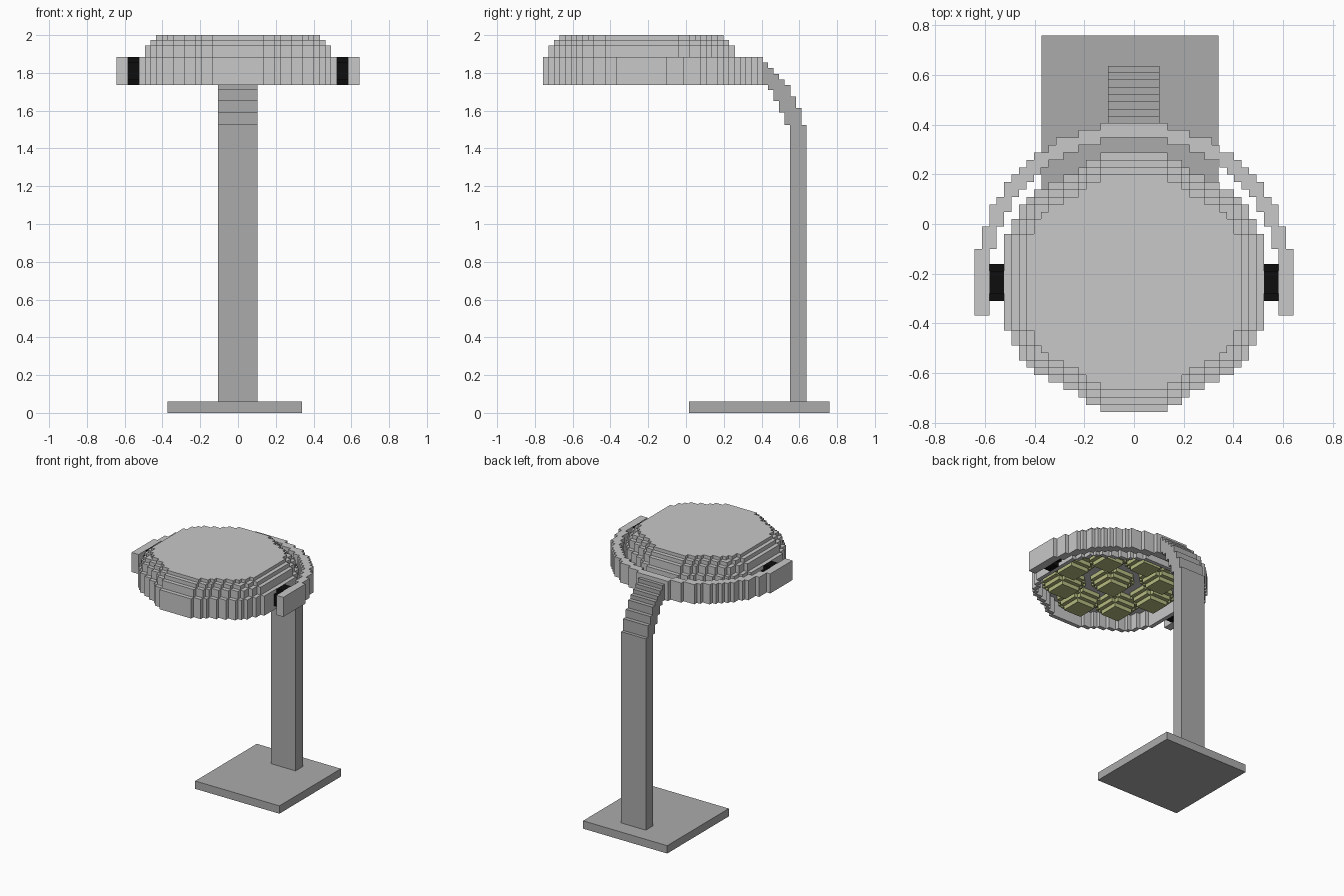
import bpy, bmesh, math

if "Cube" in bpy.data.objects:
    bpy.data.objects.remove(bpy.data.objects["Cube"])

C = 0.0299          # step size of the stair-stepped style
YC = -0.235         # centre of the lamp head in y


def material(name, r, g, b):
    m = bpy.data.materials.new(name)
    m.diffuse_color = (r, g, b, 1)
    m.use_nodes = True
    m.node_tree.nodes["Principled BSDF"].inputs["Base Color"].default_value = m.diffuse_color
    return m


LIGHT = material("light grey", 0.58, 0.58, 0.58)
GREY = material("mid grey", 0.41, 0.41, 0.41)
BLACK = material("black", 0.004, 0.004, 0.004)
LENS = material("pale lens yellow", 0.47, 0.50, 0.22)


def finish(bm, name, mat):
    me = bpy.data.meshes.new(name)
    bm.to_mesh(me)
    bm.free()
    me.materials.append(mat)
    ob = bpy.data.objects.new(name, me)
    bpy.context.collection.objects.link(ob)
    return ob


def add_box(bm, x0, x1, y0, y1, z0, z1):
    res = bmesh.ops.create_cube(bm, size=1)
    for v in res["verts"]:
        v.co = ((x0 + x1) / 2 + v.co.x * (x1 - x0),
                (y0 + y1) / 2 + v.co.y * (y1 - y0),
                (z0 + z1) / 2 + v.co.z * (z1 - z0))


def add_prism(bm, cells, z0, z1):
    """Extrude a set of grid cells into one closed stair-edged slab."""
    verts = {}

    def vert(i, j):
        if (i, j) not in verts:
            verts[i, j] = bm.verts.new(((i - .5) * C, YC + (j - .5) * C, z0))
        return verts[i, j]

    faces = [bm.faces.new([vert(i, j), vert(i, j + 1), vert(i + 1, j + 1), vert(i + 1, j)])
             for i, j in sorted(cells)]
    ext = bmesh.ops.extrude_face_region(bm, geom=faces, use_keep_orig=True)
    new = [g for g in ext["geom"] if isinstance(g, bmesh.types.BMVert)]
    bmesh.ops.translate(bm, verts=new, vec=(0, 0, z1 - z0))
    bmesh.ops.recalc_face_normals(bm, faces=bm.faces[:])


def erode(cells):
    return {(i, j) for i, j in cells
            if {(i + 1, j), (i - 1, j), (i, j + 1), (i, j - 1)} <= cells}


def disc(r2, ci=0, cj=0):
    return {(i + ci, j + cj) for i in range(-22, 23) for j in range(-22, 23)
            if i * i + j * j <= r2}


# base plate and post
bm = bmesh.new()
add_box(bm, -0.373, 0.34, 0.015, 0.76, 0, 0.06)
finish(bm, "base_plate", GREY)
bm = bmesh.new()
add_box(bm, -0.105, 0.103, 0.55, 0.637, 0.06, 1.525)
finish(bm, "post", GREY)

# stepped neck bending forward to the yoke
bm = bmesh.new()
steps = [(1.735, 1.855), (1.71, 1.825), (1.65, 1.795), (1.59, 1.765),
         (1.525, 1.735), (1.525, 1.675), (1.525, 1.615)]
for n, (lo, hi) in enumerate(steps):
    y = 0.403 + n * C
    add_box(bm, -0.105, 0.103, y, y + C, lo, hi)
finish(bm, "neck", GREY)

# yoke: half ring plus two straight ends
Z0, Z1 = 1.735, 1.885
yoke = {(i, j) for i, j in disc(462) if j > 4 and i * i + j * j > 385}
yoke |= {(s * i, j) for s in (1, -1) for i in (20, 21) for j in range(-4, 5)}
bm = bmesh.new()
add_prism(bm, yoke, Z0, Z1)
finish(bm, "yoke", LIGHT)

# round hinges between yoke and head
for s, side in ((1, "right"), (-1, "left")):
    bm = bmesh.new()
    for k, half in enumerate((1.5, 2.5, 2.5, 2.5, 1.5)):
        xs = sorted((s * 17.5 * C, s * 19.5 * C))
        add_box(bm, xs[0], xs[1], YC - half * C, YC + half * C,
                Z0 + k * 0.03, Z0 + (k + 1) * 0.03)
    finish(bm, "hinge_" + side, BLACK)

# head: open rim with stepped tiers on top, from row half-widths
widths = [17] * 7 + [16, 16, 15, 15, 14, 13, 11, 9, 7, 6, 4]
outer = {(i, s * j) for j, w in enumerate(widths) for s in (1, -1)
         for i in range(-w, w + 1)}
tier1 = erode(outer)
tier2 = erode(tier1)
tier3 = erode(tier2)
bm = bmesh.new()
add_prism(bm, outer - tier1, Z0, 1.855)
add_prism(bm, outer, 1.855, Z1)
add_prism(bm, tier1, Z1, 1.945)
add_prism(bm, tier2, 1.945, 1.975)
add_prism(bm, tier3, 1.975, 2.0)
finish(bm, "lamp_head", LIGHT)

# stepped lenses under the head: one in the middle, eight around
spots = [(0, 0)] + [(round(12 * math.cos(a * math.pi / 4)),
                     round(12 * math.sin(a * math.pi / 4))) for a in range(8)]
for n, (ci, cj) in enumerate(spots):
    bm = bmesh.new()
    for k, r2 in enumerate((20, 13, 8)):
        top = 1.855 - k * 0.03
        add_prism(bm, disc(r2, ci, cj), top - 0.03, top)
    finish(bm, "lens_%d" % n, LENS)

# merge flat grid cells into clean faces
for ob in list(bpy.context.collection.objects):
    bm = bmesh.new()
    bm.from_mesh(ob.data)
    bmesh.ops.dissolve_limit(bm, angle_limit=0.01, verts=bm.verts[:], edges=bm.edges[:])
    bm.to_mesh(ob.data)
    bm.free()
